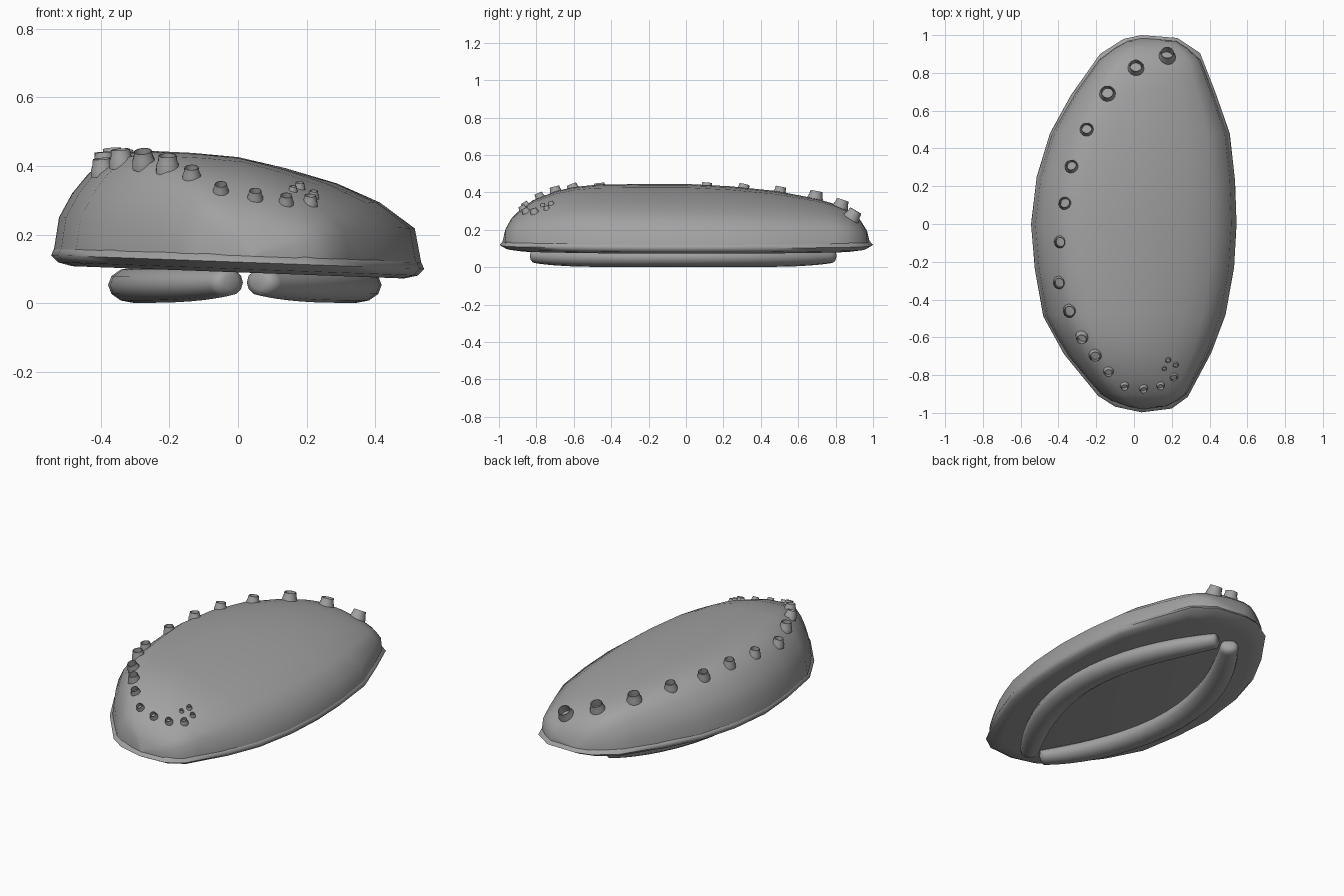
import bpy, bmesh, math
from mathutils import Vector
from mathutils.bvhtree import BVHTree

if "Cube" in bpy.data.objects:
    bpy.data.objects.remove(bpy.data.objects["Cube"])

grey = bpy.data.materials.new("shell grey")
grey.diffuse_color = (0.36, 0.36, 0.36, 1)
grey.use_nodes = True
grey.node_tree.nodes["Principled BSDF"].inputs["Base Color"].default_value = grey.diffuse_color


def interp(table, t):
    """Linear lookup in a list of (t, value) pairs sorted by t."""
    if t <= table[0][0]:
        return table[0][1]
    for (a, va), (b, vb) in zip(table, table[1:]):
        if t <= b:
            return va + (vb - va) * (t - a) / (b - a)
    return table[-1][1]


def loft(name, rows, closed=True, cap_start=False, cap_end=False, angle=50):
    """Skin a list of equally long rows of points."""
    bm = bmesh.new()
    vs = [[bm.verts.new(p) for p in row] for row in rows]
    n = len(rows[0])
    for a, b in zip(vs, vs[1:]):
        for i in range(n if closed else n - 1):
            j = (i + 1) % n
            bm.faces.new((a[i], a[j], b[j], b[i]))
    if cap_start:
        bm.faces.new(vs[0][::-1])
    if cap_end:
        bm.faces.new(vs[-1])
    bmesh.ops.recalc_face_normals(bm, faces=bm.faces)
    if not closed and sum(f.normal.z for f in bm.faces) < 0:
        bmesh.ops.reverse_faces(bm, faces=bm.faces)
    me = bpy.data.meshes.new(name)
    bm.to_mesh(me)
    bm.free()
    me.materials.append(grey)
    ob = bpy.data.objects.new(name, me)
    bpy.context.collection.objects.link(ob)
    bpy.ops.object.select_all(action='DESELECT')
    ob.select_set(True)
    bpy.context.view_layer.objects.active = ob
    bpy.ops.object.shade_smooth_by_angle(angle=math.radians(angle))
    return ob


# Shell outline, right and left edges as (y, x) from front to back
right = [(-.997, .04), (-.977, .20), (-.915, .285), (-.68, .41), (-.48, .485), (-.23, .53), (0, .543),
         (.23, .535), (.48, .507), (.70, .43), (.905, .35), (.985, .23), (1, .04)]
left = [(-.997, .04), (-.967, -.10), (-.91, -.19), (-.69, -.37), (-.49, -.48), (-.24, -.525),
        (0, -.545), (.25, -.515), (.48, -.445), (.68, -.335), (.90, -.18), (.98, -.055), (1, .04)]
outline = [(x, y) for y, x in right] + [(x, y) for y, x in left[-2:0:-1]]


def tilt(x):
    """Height of the sloping rim plane."""
    return .12 - .037 * x


# Domed shell: one cross-section scaled along the length, evening out toward the ends
section = [(0, 0), (.014, .32), (.05, .56), (.095, .76), (.16, .94), (.245, 1), (.37, .995),
           (.5, .97), (.63, .88), (.77, .75), (.887, .58), (.982, .34), (1, 0)]
crest = [(-.982, 0), (-.965, .07), (-.935, .122), (-.90, .157), (-.82, .218), (-.70, .264), (-.60, .286),
         (-.48, .297), (-.24, .30), (0, .30), (.24, .288), (.48, .265), (.70, .226), (.80, .198),
         (.87, .167), (.93, .12), (.968, .06), (.983, 0)]
rows = []
for y, h in crest:
    xl = interp(left, y / .985) + .008
    xr = interp(right, y / .985) - .008
    k = y ** 4
    row = []
    for u, v in section:
        x = xl + u * (xr - xl)
        v = v ** (1 - .4 * k) if u > .4 else v ** (1 + .2 * k)
        row.append((x, y, tilt(x) + .015 + h * v))
    rows.append(row)
dome = loft("shell_dome", rows, closed=False, angle=75)


# Rim lip and flat underside
def ring(scale, dz):
    return [(.01 + (x - .01) * scale, y * scale, tilt(x * scale) + dz) for x, y in outline]


loft("shell_rim", [ring(.97, .024), ring(.985, .018), ring(1, 0), ring(.965, -.02), ring(.89, -.03)],
     cap_end=True, angle=75)

# Foot: two bowed rolls that taper and meet at both ends
for side, name in ((-1, "left_foot_roll"), (1, "right_foot_roll")):
    tube = []
    for k in range(23):
        t = -math.cos(math.pi * k / 22)
        end = .55 if k in (0, 22) else 1
        bow, taper = 1 - t * t, t ** 6
        c = Vector((.02 + side * (.04 + .285 * bow), -.015 + .80 * t, .053 + .008 * taper))
        slope = -side * .285 * 2 * t / .80
        across = Vector((1, -slope, 0)).normalized()
        w, hgt = (.074 - .026 * t ** 4) * end, (.052 - .014 * taper) * end
        tube.append([c + across * w * math.cos(a) + Vector((0, 0, hgt * math.sin(a)))
                     for a in (2 * math.pi * i / 12 for i in range(12))])
    loft(name, tube, cap_start=True, cap_end=True, angle=80)

# Row of open breathing tubes (x, y, radius) that spirals around the crest
tubes = [(.175, .885, .045), (.01, .825, .043), (-.14, .69, .042), (-.25, .50, .036), (-.33, .305, .035),
         (-.365, .11, .034), (-.39, -.095, .033), (-.395, -.31, .034), (-.34, -.46, .036),
         (-.275, -.60, .034), (-.205, -.695, .034), (-.135, -.78, .027), (-.05, -.855, .023),
         (.05, -.87, .023), (.14, -.855, .022), (.21, -.81, .022), (.22, -.745, .016),
         (.18, -.72, .016), (.16, -.765, .013)]
tree = BVHTree.FromPolygons([v.co for v in dome.data.vertices], [p.vertices[:] for p in dome.data.polygons])
for n, (x, y, r) in enumerate(tubes):
    hit, normal, _, _ = tree.ray_cast(Vector((x, y, 2)), Vector((0, 0, -1)))
    axis = Vector((normal.x * .1, normal.y * .8, normal.z)).normalized()
    turn = axis.to_track_quat('Z', 'Y')
    # Flared foot, narrowing neck, thin lip, open bore
    profile = [(r * 1.05, -.5 * r), (r, .1 * r), (r * .84, .5 * r), (r * .78, r),
               (r * .71, r), (r * .7, -.5 * r)]
    loft(f"breathing_tube_{n + 1}",
         [[hit + turn @ Vector((q * math.cos(a), q * math.sin(a), z))
           for a in (2 * math.pi * i / 14 for i in range(14))] for q, z in profile], angle=40)
